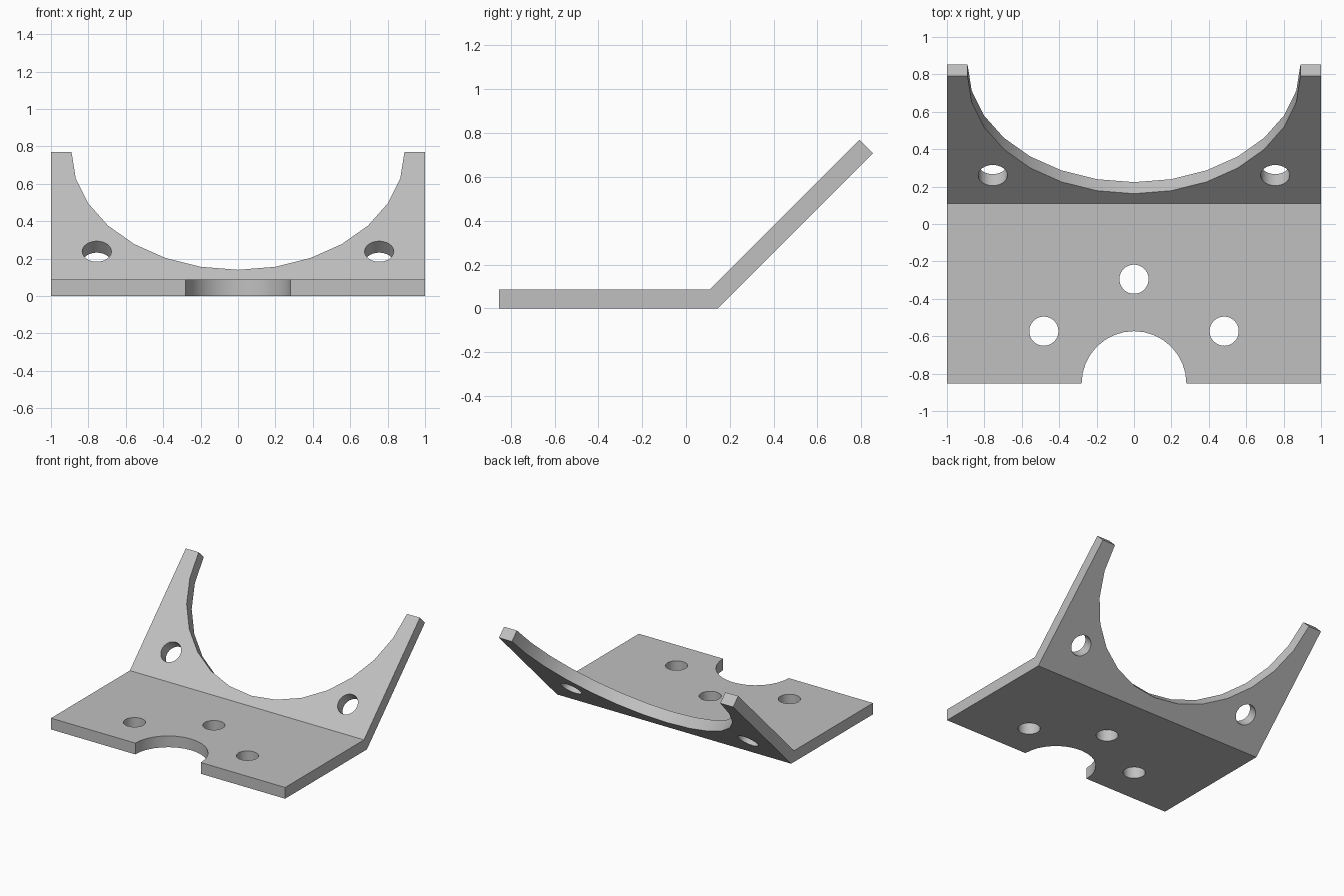
import bpy, bmesh, math
from mathutils import Vector

cube = bpy.data.objects.get("Cube")
if cube:
    bpy.data.objects.remove(cube, do_unlink=True)

THICK = 0.087
HALF_Y = 0.853
BEND_Y = 0.145                      # outer bend line on the underside
SLOPE = math.radians(45)
along = Vector((0, math.cos(SLOPE), math.sin(SLOPE)))
normal = Vector((0, -math.sin(SLOPE), math.cos(SLOPE)))

grey = bpy.data.materials.new("plain grey")
grey.use_nodes = True
colour = (0.53, 0.53, 0.53, 1)
grey.diffuse_color = colour
grey.node_tree.nodes["Principled BSDF"].inputs["Base Color"].default_value = colour

# Bent plate: side profile extruded across x
outer_bend = Vector((0, BEND_Y, 0))
inner_bend = Vector((0, BEND_Y - THICK * math.tan(SLOPE / 2), THICK))
outer_tip = outer_bend + along * ((HALF_Y - BEND_Y) / along.y)
inner_tip = outer_tip + normal * THICK
profile = [Vector((0, -HALF_Y, 0)), outer_bend, outer_tip,
           inner_tip, inner_bend, Vector((0, -HALF_Y, THICK))]

bm = bmesh.new()
face = bm.faces.new([bm.verts.new(p + Vector((-1, 0, 0))) for p in profile])
extruded = bmesh.ops.extrude_face_region(bm, geom=[face])["geom"]
bmesh.ops.translate(bm, vec=(2, 0, 0),
                    verts=[v for v in extruded if isinstance(v, bmesh.types.BMVert)])
bmesh.ops.recalc_face_normals(bm, faces=bm.faces)
mesh = bpy.data.meshes.new("angled_bracket")
bm.to_mesh(mesh)
bm.free()
bracket = bpy.data.objects.new("angled_bracket", mesh)
bpy.context.collection.objects.link(bracket)
mesh.materials.append(grey)


def cut(name, centre, radius, tilt=0.0, sides=32):
    """Cut a round opening through the plate at the given point."""
    bpy.ops.mesh.primitive_cylinder_add(vertices=sides, radius=radius, depth=0.3,
                                        location=centre, rotation=(tilt, 0, 0))
    cutter = bpy.context.object
    cutter.name = name
    cutter.hide_render = True
    cutter.data.materials.append(grey)
    mod = bracket.modifiers.new(name, "BOOLEAN")
    mod.operation = "DIFFERENCE"
    mod.solver = "EXACT"
    mod.object = cutter
    bpy.context.view_layer.objects.active = bracket
    bpy.ops.object.modifier_apply(modifier=mod.name)
    bpy.data.objects.remove(cutter, do_unlink=True)


# Base openings
mid = THICK / 2
cut("front_notch", (0, -HALF_Y, mid), 0.28)
cut("centre_hole", (0, -0.295, mid), 0.078)
for side in (-1, 1):
    cut("base_hole", (side * 0.482, -0.573, mid), 0.078)

# Sloped flange openings
cut("cradle", outer_tip + normal * mid, 0.89, SLOPE, 28)
for side in (-1, 1):
    spot = inner_bend + along * 0.214 - normal * mid
    cut("flange_hole", spot + Vector((side * 0.755, 0, 0)), 0.078, SLOPE)

bpy.ops.object.select_all(action="DESELECT")
bracket.select_set(True)
bpy.context.view_layer.objects.active = bracket
bpy.ops.object.shade_smooth_by_angle(angle=math.radians(30))
